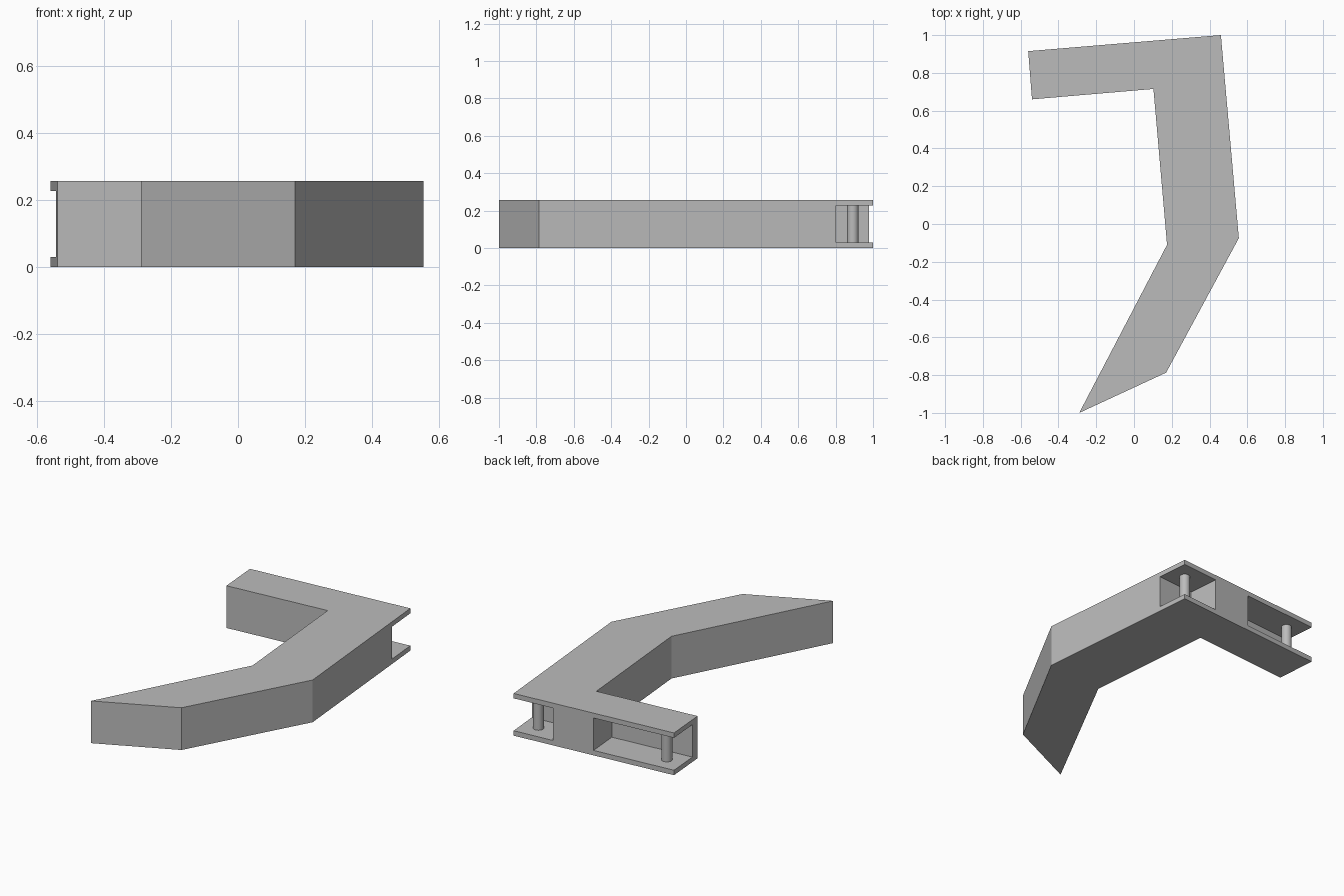
import bpy, bmesh
from mathutils import Vector

HEIGHT, PLATE = 0.257, 0.03

# Remove the default cube
cube = bpy.data.objects.get("Cube")
if cube:
    bpy.data.objects.remove(cube, do_unlink=True)

# Single grey material
grey = bpy.data.materials.new("plain_grey")
grey.use_nodes = True
colour = (0.5, 0.5, 0.5, 1)
grey.diffuse_color = colour
grey.node_tree.nodes["Principled BSDF"].inputs["Base Color"].default_value = colour


def prism(name, outline, low, high):
    """Extrude a flat outline from low to high."""
    bm = bmesh.new()
    base = bm.faces.new([bm.verts.new((p[0], p[1], low)) for p in outline])
    top = bmesh.ops.extrude_face_region(bm, geom=[base])["geom"]
    moved = [v for v in top if isinstance(v, bmesh.types.BMVert)]
    bmesh.ops.translate(bm, verts=moved, vec=(0, 0, high - low))
    bmesh.ops.recalc_face_normals(bm, faces=bm.faces)
    mesh = bpy.data.meshes.new(name)
    bm.to_mesh(mesh)
    bm.free()
    mesh.materials.append(grey)
    obj = bpy.data.objects.new(name, mesh)
    bpy.context.collection.objects.link(obj)
    return obj


# Bent arm body
outline = [(-0.56, 0.915), (0.46, 1.0), (0.555, -0.075), (0.17, -0.787),
           (-0.29, -1.0), (0.175, -0.11), (0.103, 0.715), (-0.54, 0.66)]
body = prism("bent_arm", outline, 0, HEIGHT)

# Local directions at the outer corner: along the back edge, and inward
corner = Vector(outline[1])
along = (Vector(outline[0]) - corner).normalized()
inward = Vector((-along.y, along.x))


def local(u, v):
    return corner + along * u + inward * v


# Corner notch and end pocket, cut between the top and bottom plates
for name, start, end in (("corner_notch", -0.1, 0.25), ("end_pocket", 0.51, 1.2)):
    box = [local(start, -0.1), local(end, -0.1), local(end, 0.2), local(start, 0.2)]
    cutter = prism(name + "_cutter", box, PLATE, HEIGHT - PLATE)
    cutter.hide_render = True
    cut = body.modifiers.new(name, "BOOLEAN")
    cut.operation = "DIFFERENCE"
    cut.solver = "EXACT"
    cut.object = cutter
    bpy.context.view_layer.objects.active = body
    bpy.ops.object.modifier_apply(modifier=name)
    bpy.data.objects.remove(cutter, do_unlink=True)

# Pivot pins
for name, u in (("corner_pin", 0.1), ("end_pin", 0.92)):
    spot = local(u, 0.1)
    bpy.ops.mesh.primitive_cylinder_add(
        vertices=32, radius=0.03, depth=HEIGHT - 2 * PLATE + 0.01,
        location=(spot.x, spot.y, HEIGHT / 2))
    pin = bpy.context.object
    pin.name = name
    pin.data.materials.append(grey)
    bpy.ops.object.shade_smooth_by_angle()
